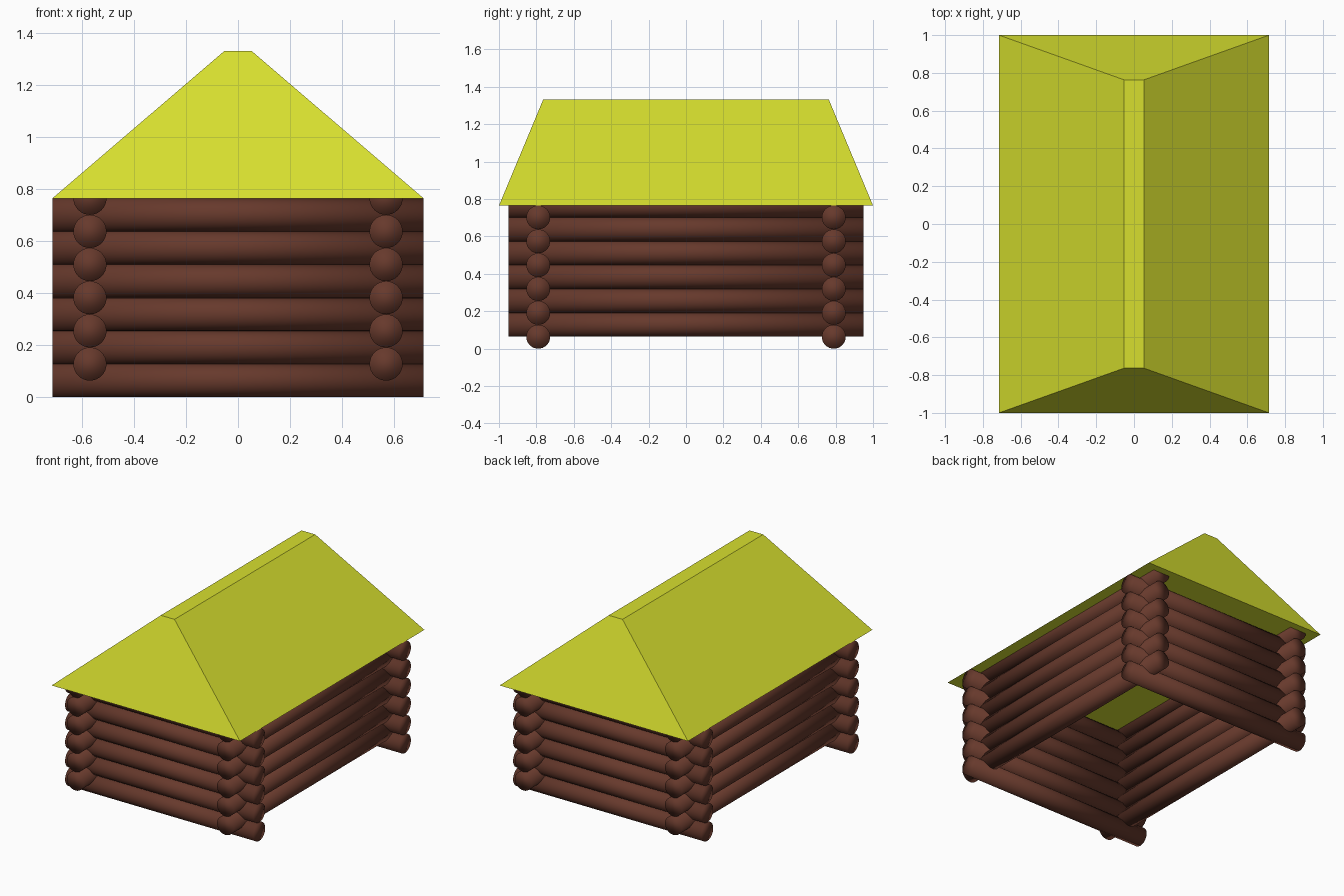
import bpy
import bmesh
from math import pi

if "Cube" in bpy.data.objects:
    bpy.data.objects.remove(bpy.data.objects["Cube"])

R = 0.0638          # log radius
HALF_X, HALF_Y = 0.715, 0.95
WALL_X, WALL_Y = 0.57, 0.79
ROWS = 6
EAVES, RIDGE = 0.765, 1.333


def material(name, color):
    mat = bpy.data.materials.new(name)
    mat.diffuse_color = (*color, 1)
    mat.use_nodes = True
    mat.node_tree.nodes["Principled BSDF"].inputs["Base Color"].default_value = mat.diffuse_color
    return mat


wood = material("brown_wood", (0.135, 0.041, 0.025))
thatch = material("yellow_roof", (0.68, 0.74, 0.028))


def log(name, location, rotation, length):
    bpy.ops.mesh.primitive_cylinder_add(vertices=32, radius=R, depth=length,
                                        location=location, rotation=rotation)
    obj = bpy.context.object
    obj.name = name
    obj.data.materials.append(wood)
    bpy.ops.object.shade_smooth()  # soft shading runs over the log ends too


# Interlocking log walls: side logs sit half a log higher than end logs
for row in range(ROWS):
    z = R * (2 * row + 1)
    for sign, end, side in ((-1, "front", "left"), (1, "back", "right")):
        log(f"{end}_log_{row + 1}", (0, sign * WALL_Y, z), (0, pi / 2, 0), 2 * HALF_X)
        log(f"{side}_log_{row + 1}", (sign * WALL_X, 0, z + R), (pi / 2, 0, 0), 2 * HALF_Y)

# Roof: a box tapered to a narrow flat ridge
bm = bmesh.new()
bmesh.ops.create_cube(bm, size=2)
for v in bm.verts:
    top = v.co.z > 0
    v.co.x *= 0.052 if top else HALF_X
    v.co.y *= 0.763 if top else 1.0
    v.co.z = RIDGE if top else EAVES
mesh = bpy.data.meshes.new("roof")
bm.to_mesh(mesh)
bm.free()
mesh.materials.append(thatch)
bpy.context.collection.objects.link(bpy.data.objects.new("roof", mesh))
